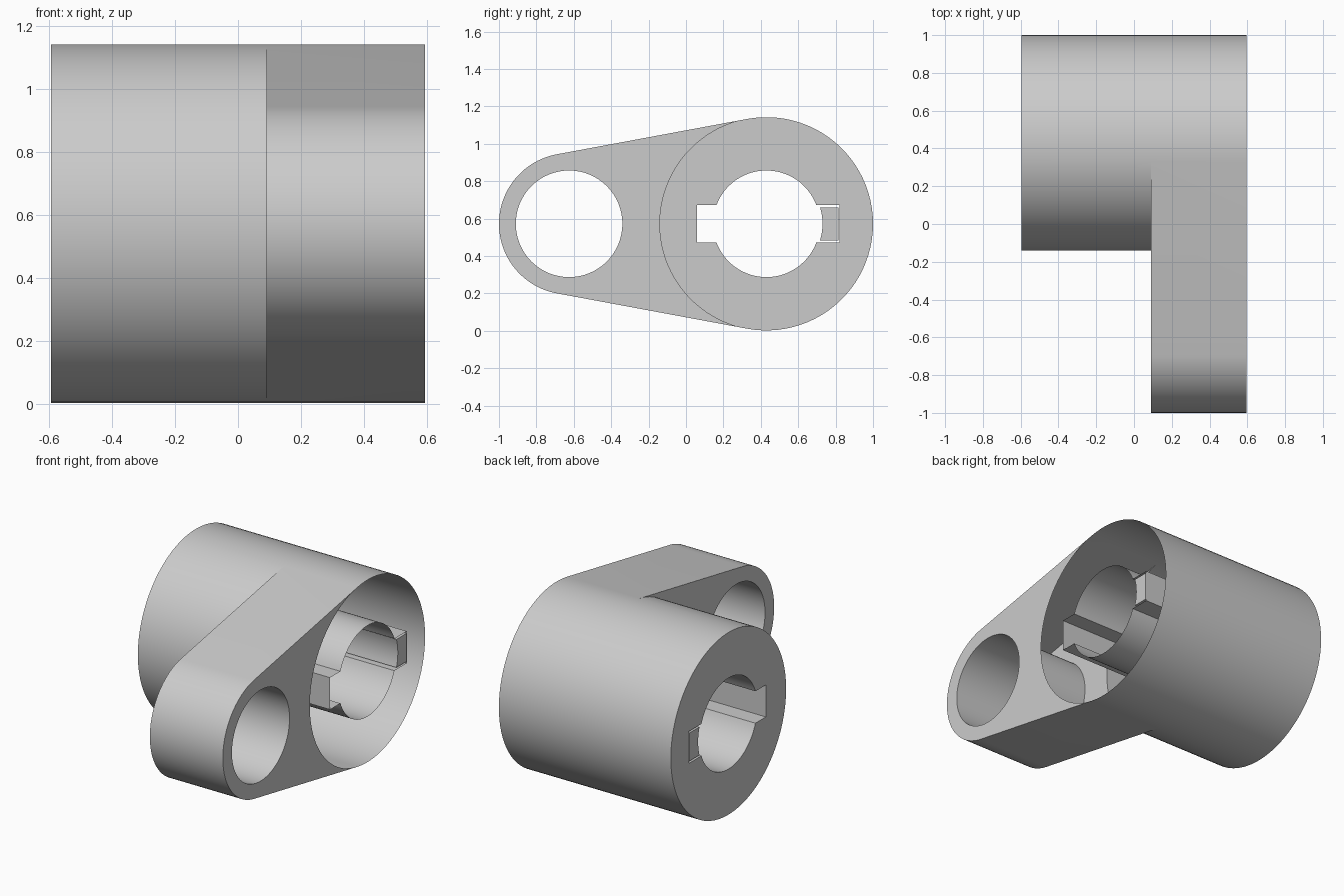
import bpy, bmesh
from math import asin, acos, sin, cos, pi, radians
from mathutils import Vector
from mathutils.geometry import tessellate_polygon

if "Cube" in bpy.data.objects:
    bpy.data.objects.remove(bpy.data.objects["Cube"])

# Main dimensions (profiles are drawn in the y-z plane and swept along x)
X0, XM, X1 = -0.595, 0.09, 0.595
ZC = 0.572
BIG_Y, BIG_R = 0.43, 0.57
END_Y, END_R = -0.622, 0.378
HOLE_R, BORE_R = 0.285, 0.285


def arc(cy, r, a, b, n=48):
    return [(cy + r * cos(a + (b - a) * i / n), ZC + r * sin(a + (b - a) * i / n))
            for i in range(n + 1)]


def wall(bm, pts, xa, xb, closed=True):
    """Sweep a profile along x as an open wall."""
    a = [bm.verts.new((xa, y, z)) for y, z in pts]
    b = [bm.verts.new((xb, y, z)) for y, z in pts]
    n = len(pts)
    for i in range(n if closed else n - 1):
        j = (i + 1) % n
        bm.faces.new((a[i], a[j], b[j], b[i]))


def plate(bm, x, *loops):
    """Flat plate: the first loop is the outline, the others are holes."""
    co = [[Vector((y, z, 0)) for y, z in lp] for lp in loops]
    vs = [bm.verts.new((x, y, z)) for lp in loops for y, z in lp]
    for t in tessellate_polygon(co):
        bm.faces.new([vs[i] for i in t])


def finish(bm, name):
    bmesh.ops.remove_doubles(bm, verts=bm.verts, dist=1e-5)
    bmesh.ops.recalc_face_normals(bm, faces=bm.faces)
    me = bpy.data.meshes.new(name)
    bm.to_mesh(me)
    bm.free()
    ob = bpy.data.objects.new(name, me)
    bpy.context.collection.objects.link(ob)
    bpy.ops.object.select_all(action='DESELECT')
    ob.select_set(True)
    bpy.context.view_layer.objects.active = ob
    bpy.ops.object.shade_smooth_by_angle(angle=radians(30))


# Profiles; t is the angle where the straight arm sides touch both rounds
t = pi / 2 + asin((BIG_R - END_R) / (BIG_Y - END_Y))
right_arc = arc(BIG_Y, BIG_R, -t, t)
left_arc = arc(BIG_Y, BIG_R, t, 2 * pi - t)
end_arc = arc(END_Y, END_R, t, 2 * pi - t)
hub_circle = right_arc + left_arc[1:-1]
hole = arc(END_Y - 0.003, HOLE_R, 0, 2 * pi, 64)[:-1]

# Bore with a keyway on each side
s = asin(0.1 / BORE_R)
bore = (arc(BIG_Y, BORE_R, s, pi - s, 32) + [(0.06, ZC + 0.1), (0.06, ZC - 0.1)]
        + arc(BIG_Y, BORE_R, pi + s, 2 * pi - s, 32)
        + [(0.82, ZC - 0.1), (0.82, ZC + 0.1)])

# Hollow hub and arm, open at the hub's +x end
bm = bmesh.new()
wall(bm, hub_circle, X0, XM)
wall(bm, right_arc, XM, X1, closed=False)
wall(bm, [right_arc[-1]] + end_arc + [right_arc[0]], XM, X1, closed=False)
plate(bm, X0, hub_circle, bore)
for x in (XM, X1):
    plate(bm, x, end_arc + left_arc[::-1], hole)
wall(bm, hole, XM, X1)
finish(bm, "hub_and_arm")

# Keyed bore tube
bm = bmesh.new()
wall(bm, bore, X0, X1)
bmesh.ops.reverse_faces(bm, faces=bm.faces)
finish(bm, "keyed_bore")

# Key sitting in the +y keyway
k = asin(0.088 / 0.3)
key = arc(BIG_Y, 0.3, -k, k, 8) + [(0.816, ZC + 0.088), (0.816, ZC - 0.088)]
bm = bmesh.new()
wall(bm, key, X0, X1)
for x in (X0, X1):
    plate(bm, x, key)
finish(bm, "key")
